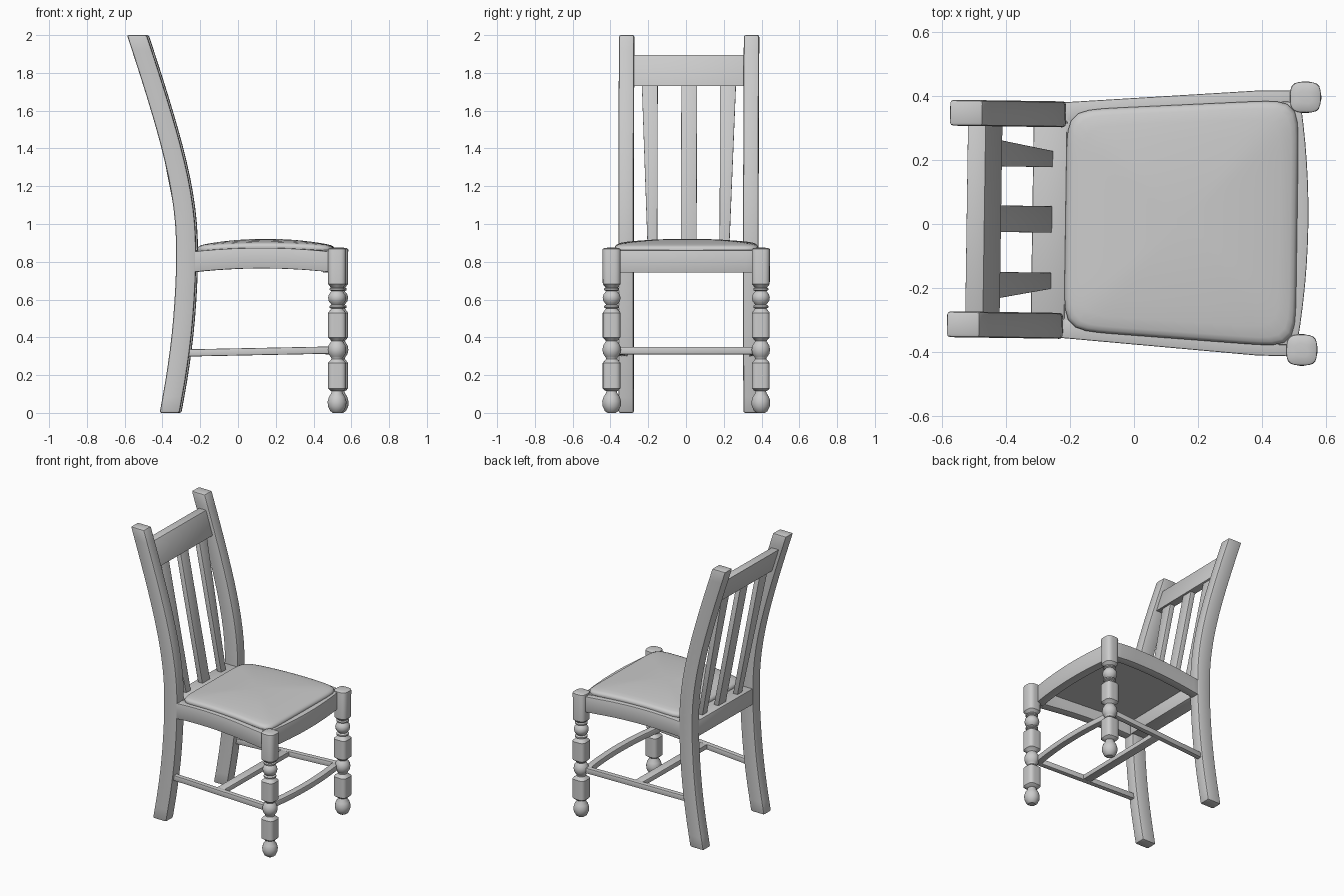
import bpy, bmesh, math

cube = bpy.data.objects.get("Cube")
if cube:
    bpy.data.objects.remove(cube)

mat = bpy.data.materials.new("light_grey")
mat.use_nodes = True
GREY = (0.6, 0.6, 0.6, 1)
mat.diffuse_color = GREY
mat.node_tree.nodes["Principled BSDF"].inputs["Base Color"].default_value = GREY

parts = []


def loft(name, rings, bevel=0.0):
    """Skin a closed solid through rings of points, optionally rounding hard edges."""
    bm = bmesh.new()
    loops = [[bm.verts.new(p) for p in ring] for ring in rings]
    n = len(loops[0])
    for a, b in zip(loops, loops[1:]):
        for i in range(n):
            j = (i + 1) % n
            bm.faces.new((a[i], a[j], b[j], b[i]))
    bm.faces.new(loops[0])
    bm.faces.new(loops[-1])
    bmesh.ops.recalc_face_normals(bm, faces=bm.faces)
    if bevel:
        hard = [e for e in bm.edges if e.calc_face_angle(0) > math.radians(35)]
        bmesh.ops.bevel(bm, geom=hard, offset=bevel, segments=2, profile=0.5, affect='EDGES')
    me = bpy.data.meshes.new(name)
    bm.to_mesh(me)
    bm.free()
    me.materials.append(mat)
    ob = bpy.data.objects.new(name, me)
    bpy.context.collection.objects.link(ob)
    # the whole chair stands very slightly turned
    ob.rotation_euler.z = -0.0145
    ob.location.y = 0.009
    parts.append(ob)


def rect_h(x0, x1, y0, y1, z):
    return [(x0, y0, z), (x1, y0, z), (x1, y1, z), (x0, y1, z)]


def rect_x(x, y0, y1, z0, z1):
    return [(x, y0, z0), (x, y1, z0), (x, y1, z1), (x, y0, z1)]


def rect_y(y, x0, x1, z0, z1):
    return [(x0, y, z0), (x1, y, z0), (x1, y, z1), (x0, y, z1)]


def squircle(power, count):
    """Unit outline between a circle (2) and a square (high power)."""
    pts = []
    for i in range(count):
        t = math.tau * (i + 0.5) / count
        c, s = math.cos(t), math.sin(t)
        r = (abs(c) ** power + abs(s) ** power) ** (-1 / power)
        pts.append((r * c, r * s))
    return pts


# Centre line of the curved back, sampled every 0.2 in height
BACK = [-.357, -.322, -.295, -.278, -.270, -.275, -.302, -.347, -.403, -.465, -.530]


def back_x(z):
    """Smooth curve through the samples."""
    i = min(int(z / 0.2), 9)
    f = z / 0.2 - i
    b, c = BACK[i], BACK[i + 1]
    a = BACK[i - 1] if i else 2 * b - c
    d = BACK[i + 2] if i < 9 else 2 * c - b
    return b + f / 2 * (c - a + f * (2 * a - 5 * b + 4 * c - d + f * (3 * (b - c) + d - a)))


def board(name, z0, z1, depth, span, bevel, steps=1):
    """Board leaning with the back; span(f) gives its y limits."""
    rings = []
    for i in range(steps + 1):
        f = i / steps
        z = z0 + (z1 - z0) * f
        x = back_x(z)
        rings.append(rect_h(x - depth / 2, x + depth / 2, *span(f), z))
    loft(name, rings, bevel)


def turned_leg(name, y):
    """Front leg: squared blocks between turned beads."""
    prof = [(0, .022, 2), (.01, .036, 2), (.035, .048, 2), (.06, .05, 2), (.085, .043, 2),
            (.105, .03, 2), (.115, .028, 2), (.118, .036, 2), (.13, .047, 4), (.265, .047, 4),
            (.278, .036, 2), (.285, .03, 2)]
    bead = [(-.045, .03), (-.036, .036), (-.022, .045), (0, .049), (.022, .045), (.036, .036), (.045, .03)]
    prof += [(.335 + dz, r, 2) for dz, r in bead]
    prof += [(.388, .036, 2), (.4, .047, 4), (.53, .047, 4), (.545, .036, 2), (.552, .03, 2),
             (.557, .04, 2), (.566, .04, 2)]
    prof += [(.609 + dz * .8, r * .97, 2) for dz, r in bead]
    prof += [(.65, .04, 2), (.658, .04, 2), (.664, .033, 2), (.682, .047, 3.3),
             (.864, .048, 3.3), (.868, .047, 3.3), (.872, .04, 3.3), (.875, .02, 3.3)]
    rings = [[(.53 + r * u, y + r * v, z) for u, v in squircle(p, 32)] for z, r, p in prof]
    loft(name, rings)


def bowed_bar(name, front, width, half, z0, z1, bevel):
    """Bar across the front, bowing forward in the middle."""
    rings = []
    for i in range(13):
        y = half * (i / 6 - 1)
        x = front - .03 * (y / half) ** 2
        rings.append(rect_y(y, x - width, x, z0, z1))
    loft(name, rings, bevel)


for side, label in ((1, "left"), (-1, "right")):
    # Back posts and front legs
    board("back_post_" + label, 0, 2, .105,
          lambda f: sorted((side * .29, side * .371)), .01, 24)
    turned_leg("front_leg_" + label, side * .395)

    # Arched side rails of the seat frame
    rings = []
    for i in range(13):
        x = -.25 + .76 * i / 12
        arch = .022 * (1 - ((x - .13) / .38) ** 2)
        out = min(.37 + (x + .2) * .075, .415)
        rings.append(rect_x(x, side * out, side * (out - .06), .743 + arch, .852 + arch))
    loft("side_rail_" + label, rings, .004)

    # Side stretchers
    loft("side_stretcher_" + label,
         [rect_x(-.29, side * .32, side * .354, .298, .336),
          rect_x(.52, side * .375, side * .411, .314, .352)], .005)

    # Outer back slats, tapering on the outside edge
    board("back_slat_" + label, .84, 1.76, .035,
          lambda f: sorted((side * .165, side * (.215 + .035 * f))), .002)

board("back_slat_centre", .84, 1.76, .035, lambda f: (-.04, .043), .002)
board("top_rail", 1.73, 1.895, .057, lambda f: (-.31, .31), .004)

# Back and bowed front rails of the seat frame
loft("back_rail", [rect_y(y, -.318, -.213, .75, .862) for y in (-.31, .31)], .004)
bowed_bar("front_rail", .545, .06, .38, .743, .862, .004)

# Seat base board inside the frame
loft("seat_base", [[(-.23, -.33, z), (.49, -.37, z), (.49, .37, z), (-.23, .33, z)]
                   for z in (.842, .856)])

# Domed cushion with rounded corners
rings = []
for scale, z in ((.97, .848), (.995, .856), (1, .865), (.993, .874), (.975, .881), (.94, .886),
                 (.85, .891), (.7, .896), (.5, .901), (.3, .904), (.1, .905)):
    ring = []
    for u, v in squircle(11, 96):
        u, v = u * scale, v * scale
        ring.append((.148 + .362 * u, v * (.366 + .022 * u), z + .016 * (1 - u * u)))
    rings.append(ring)
loft("seat_cushion", rings)

# Cross stretchers
bowed_bar("front_stretcher", .54, .046, .39, .31, .35, .006)
loft("middle_stretcher", [rect_y(y, .08, .14, .308, .342) for y in (-.37, .37)], .005)

bpy.ops.object.select_all(action='DESELECT')
for ob in parts:
    ob.select_set(True)
bpy.context.view_layer.objects.active = parts[0]
bpy.ops.object.shade_smooth_by_angle(angle=math.radians(35))
